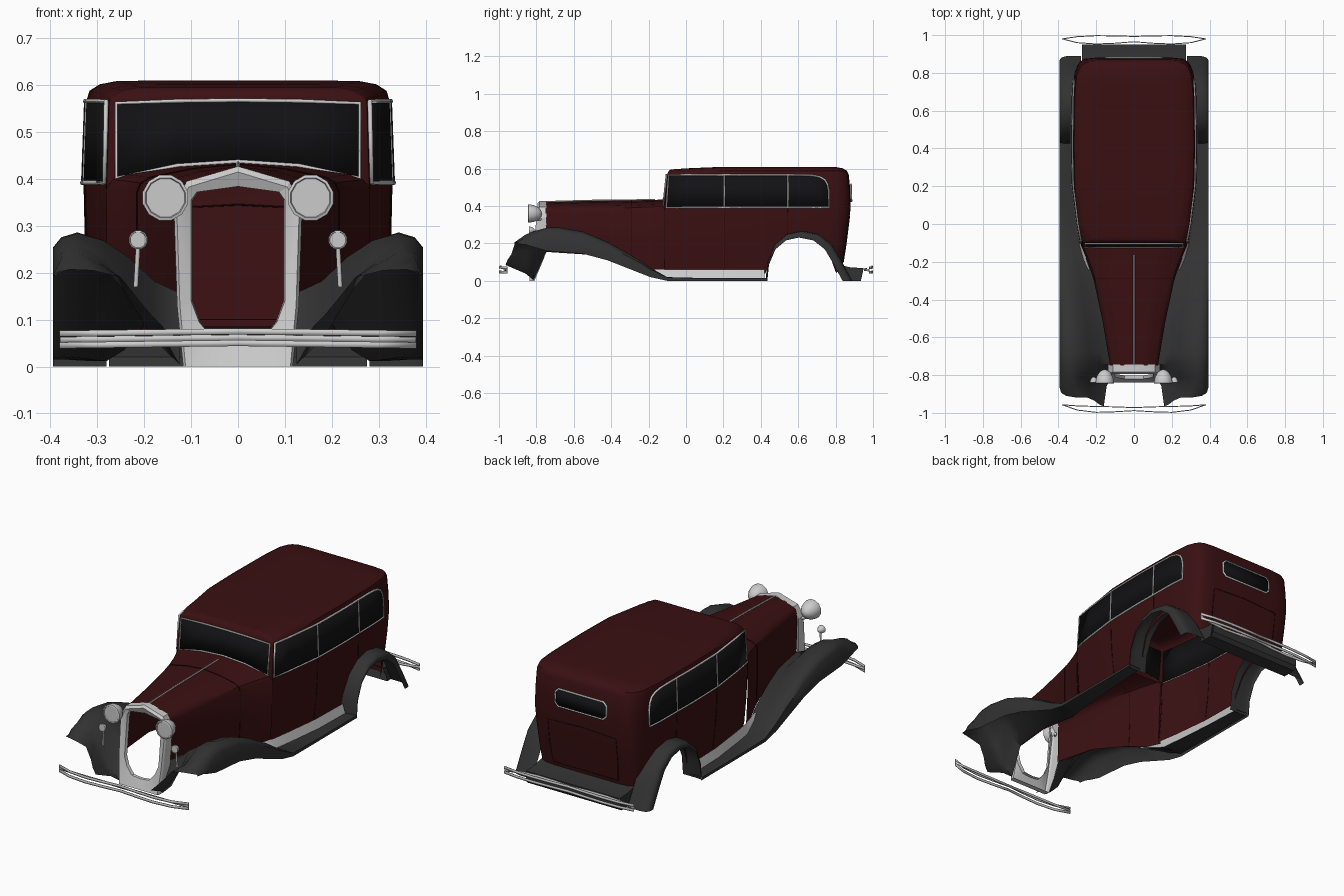
import bpy, bmesh, math

if "Cube" in bpy.data.objects:
    bpy.data.objects.remove(bpy.data.objects["Cube"])

def material(name, c):
    m = bpy.data.materials.new(name)
    m.diffuse_color = (*c, 1)
    m.use_nodes = True
    m.node_tree.nodes["Principled BSDF"].inputs["Base Color"].default_value = m.diffuse_color
    return m

MAROON = material("maroon_paint", (.042, .005, .006))
DARK = material("dark_fender", (.032, .032, .032))
GLASS = material("black_glass", (.006, .006, .007))
SEAM = material("seam_shadow", (.012, .002, .002))

def lerp(table, t):
    """Piecewise linear lookup in a list of (t, value)."""
    if t <= table[0][0]:
        return table[0][1]
    for (a, va), (b, vb) in zip(table, table[1:]):
        if t <= b:
            return va + (vb - va) * (t - a) / (b - a)
    return table[-1][1]

def grid(name, rows, mat=None, mirror=True, thick=0, close=False, angle=35):
    """Skin a list of equally long point rows."""
    bm = bmesh.new()
    vs = [[bm.verts.new(p) for p in r] for r in rows]
    n = len(rows[0])
    for a, b in zip(vs, vs[1:]):
        for i in range(n if close else n - 1):
            j = (i + 1) % n
            bm.faces.new((a[i], a[j], b[j], b[i]))
    bmesh.ops.remove_doubles(bm, verts=bm.verts, dist=1e-4)
    bmesh.ops.recalc_face_normals(bm, faces=bm.faces)
    me = bpy.data.meshes.new(name)
    bm.to_mesh(me)
    bm.free()
    me.shade_smooth()
    me.set_sharp_from_angle(angle=math.radians(angle))
    ob = bpy.data.objects.new(name, me)
    bpy.context.collection.objects.link(ob)
    if mat:
        me.materials.append(mat)
    if thick:
        s = ob.modifiers.new("thickness", 'SOLIDIFY')
        s.thickness, s.offset = thick, 0
    if mirror:
        ob.modifiers.new("mirror", 'MIRROR')
    return ob

def tube(name, pts, r, mat=None, cyclic=False, both=False):
    """Thin trim along a path, optionally on both sides."""
    for s in ((1, -1) if both else (1,)):
        cu = bpy.data.curves.new(name, 'CURVE')
        cu.dimensions = '3D'
        cu.bevel_depth, cu.bevel_resolution, cu.use_fill_caps = r, 1, True
        sp = cu.splines.new('POLY')
        sp.points.add(len(pts) - 1)
        for p, q in zip(sp.points, pts):
            p.co = (s * q[0], q[1], q[2], 1)
        sp.use_cyclic_u = cyclic
        if mat:
            cu.materials.append(mat)
        bpy.context.collection.objects.link(bpy.data.objects.new(name, cu))

# Cabin shape: plan width, roof height, rear slope, wheel arch
WIDTH = [(-.115, .28), (0, .3), (.2, .325), (.4, .33), (.7, .325), (.8, .315), (.84, .3)]
ROOF = [(-.1, .597), (.2, .61)]
REAR = [(.06, .835), (.2, .857), (.4, .882), (.52, .878), (.6, .865)]
ARCH = [(.425, 0), (.435, .1), (.475, .195), (.54, .25), (.62, .268),
        (.71, .25), (.78, .195), (.83, .11), (.89, 0)]
BODY_ARCH = [(.5 + (y - .5) * .93, z * .93) for y, z in ARCH]

def wall(x, y, z, inset=0):
    up = max(0, z - .39) / .18
    dn = max(0, .39 - z) / .39
    x *= 1 - .02 * min(up, 1) - .1 * dn * dn
    t = (max(0, y - .5) / .38) ** 2
    y2 = y - t * (.882 - lerp(REAR, z)) - t * inset
    if y < -.1:
        y2 += .02 * min(up, 1) + .3 * inset
    return (max(0, x - inset), y2, z)

cols = [(0, -.12, .39), (.15, -.12, .39), (.262, -.12, .39), (.275, -.118, .39)]
for y in (-.115, 0, .1, .2, .32, .425, .44, .475, .51, .56, .62, .68, .73, .77, .8, .84):
    cols.append((lerp(WIDTH, y), y, max(.04, lerp(BODY_ARCH, y))))
cols += [(.285, .862, .06), (.26, .876, .06), (.2, .882, .06), (0, .882, .06)]
rows = [[wall(x, y, zb + (.39 - zb) * f) for x, y, zb in cols] for f in (0, .35, .7, 1)]
rows += [[wall(x, y, z) for x, y, _ in cols] for z in (.48, .568)]
for dz, ins in ((-.022, .006), (-.008, .028), (-.001, .065), (0, .14)):
    rows.append([wall(x, y, lerp(ROOF, y) + dz, ins) for x, y, _ in cols])
rows.append([(0, p[1], p[2]) for p in rows[-1]])
grid("cabin_body", rows, MAROON)

# Hood and cowl: y, half width, bottom z, shoulder z, top z
rows = []
for y, w, zb, zs, zt in ((-.75, .127, .155, .36, .42), (-.52, .165, .14, .365, .427),
                         (-.29, .215, .075, .37, .43), (-.2, .245, .04, .375, .432),
                         (-.115, .28, .035, .38, .435)):
    h = zt - zs
    rows.append([(w * .97, y, zb), (w, y, (zb + zs) / 2), (w, y, zs), (w * .96, y, zs + h * .35),
                 (w * .86, y, zs + h * .55), (w * .45, y, zs + h * .85), (0, y, zt)])
grid("hood", rows, MAROON)
tube("hood_seam", [(p[0] + (.001 if p[0] else 0), p[1], p[2] + .001) for p in rows[2]],
     .0018, SEAM, both=True)
tube("hood_center_trim", [(0, -.76, .423), (0, -.52, .43), (0, -.165, .434)], .004)

# Side windows with frames and pillars
ys = [-.105, 0, .1, .2, .32, .425, .54, .62, .68, .72, .745, .758, .765]
top = [(.6, .566), (.68, .563), (.72, .555), (.745, .54), (.758, .515), (.765, .48)]
def side(y, z, out=0):
    x, yy, zz = wall(lerp(WIDTH, y), y, z)
    return (x + out, yy, zz)
lo = [side(y, .392) for y in ys]
hi = [side(y + (.012 if y < -.1 else 0), lerp(top, y)) for y in ys]
grid("side_window", [lo, hi], GLASS, thick=.009)
tube("side_window_frame", [(p[0] + .003, p[1], p[2]) for p in lo + hi[::-1]], .005,
     cyclic=True, both=True)
for y in (.205, .545):
    tube("window_pillar", [side(y, .392, .003), side(y, .566, .003)], .005, both=True)
    tube("door_seam", [side(y, z) for z in (.39, .3, .27 if y > .5 else .2, .25 if y > .5 else .06)],
         .0018, SEAM, both=True)
tube("front_door_seam", [side(-.113, z) for z in (.39, .3, .2, .06)], .0018, SEAM, both=True)

# Windscreen
xs = [-.26, -.13, 0, .13, .26]
lo = [(x, -.118, .437 - .035 * (x / .26) ** 2) for x in xs]
hi = [(x, -.101, .568 - .006 * (x / .26) ** 2) for x in xs]
grid("windscreen", [lo, hi], GLASS, mirror=False, thick=.01)
tube("windscreen_frame", [(x, y - .004, z) for x, y, z in lo + hi[::-1]], .0045, cyclic=True)

# Rear window and trunk seam
def back(x, z, out=0):
    return (x, lerp(REAR, z) + out, z)
shape = [(.15, .015), (.135, 0)]
xs = [-.15, -.132, .132, .15]
lo = [back(x, .443 if abs(x) > .14 else .425) for x in xs]
hi = [back(x, .498 if abs(x) > .14 else .516) for x in xs]
grid("rear_window", [lo, hi], GLASS, mirror=False, thick=.01)
tube("rear_window_frame", [(x, y + .003, z) for x, y, z in lo + hi[::-1]], .005, cyclic=True)
tube("trunk_seam", [back(x, z) for x, z in ((-.19, .1), (-.2, .2), (-.2, .335), (0, .345),
                                            (.2, .335), (.2, .2), (.19, .1))], .002, SEAM, cyclic=True)

# Front fender and running board: leading edge, then y, inner x, inner z, crown z, lip z
rows = [[(.16, -.965, .085), (.185, -.955, .11), (.21, -.935, .14), (.25, -.918, .19),
         (.31, -.918, .205), (.36, -.91, .207), (.383, -.895, .203), (.387, -.89, .193)]]
prof = [(0, 0), (.2, .2), (.4, .6), (.6, .88), (.8, 1), (.93, .92), (1, .75)]
for y, xi, zi, zt, zl in ((-.86, .145, .04, .246, .195), (-.815, .125, .005, .265, .18),
                          (-.745, .125, .157, .284, .16), (-.68, .135, .157, .286, .155),
                          (-.55, .155, .15, .263, .145), (-.42, .183, .12, .208, .11),
                          (-.28, .213, .07, .13, .055), (-.19, .243, .035, .07, .02),
                          (-.1, .28, .012, .02, 0), (.1, .3, .012, .015, 0), (.43, .32, .012, .015, 0)):
    rows.append([(xi + (.395 - xi) * u, y, zi + (zt - zi) * f) for u, f in prof] + [(.395, y, zl)])
grid("front_fender", rows, DARK, angle=50)

# Rear fender: arch profile swept outward with a rounded lip
rows = []
for x, s in ((.28, 1), (.35, 1), (.378, .985), (.392, .955), (.395, .92), (.394, .865)):
    rows.append([(x, .5 + (y - .5) * s, z * s) for y, z in ARCH])
grid("rear_fender", rows, DARK, angle=50)

# Rear apron under the body
grid("rear_apron", [[(x, .82, .085), (x, .88, .072), (x, .95, .068), (x, .95, .02), (x, .935, 0),
                     (x, .86, 0)] for x in (0, .275)], DARK, angle=30)
grid("rear_apron_side", [[(.275, .82, .085), (.275, .88, .072), (.275, .95, .068)],
                         [(.275, .85, .03), (.275, .86, 0), (.275, .935, 0)]], DARK)

# Light sill panels
ys = [-.24, -.18, -.1, 0, .1, .2, .32, .42]
sw = [(-.24, .235), (-.115, .275), (0, .292), (.2, .316), (.42, .322)]
grid("sill_panel", [[(lerp(sw, y), y, .062) for y in ys],
                    [(lerp(sw, y) + .015, y, lerp([(-.24, .055), (-.1, .015)], y)) for y in ys]], None)

# Grille shell, leaning forward at the bottom
outer = [(0, 0), (.06, 0), (.117, 0), (.13, .13), (.137, .34), (.11, .395), (0, .427)]
inner = [(0, .05), (.05, .055), (.083, .095), (.1, .14), (.1, .355), (.088, .372), (0, .384)]
front = lambda z: -.838 + .045 * min(1, z / .4)
rear = lambda z: -.81 + .065 * min(1, z / .155)
grid("grille_shell", [[(x * .97, front(z) + .03, z) for x, z in inner],
                      [(x, front(z) + .012, z) for x, z in inner],
                      [(x * .93 + .003 * (x > 0), front(z), z - .012 * (z > .2)) for x, z in outer],
                      [(x, front(z) + .01, z) for x, z in outer],
                      [(x, rear(z), z) for x, z in outer]], None, angle=25)

# Headlamps and small fender lamps
lamp = [(0, .004), (.042, .004), (.044, 0), (.05, .002), (.05, .012), (.045, .035),
        (.032, .058), (.014, .072), (0, .075)]
def lamp_part(name, x, y, z, k):
    grid(name, [[(x + k * r * math.cos(a * math.pi / 6 + .26), y + k * d,
                  z + k * r * math.sin(a * math.pi / 6 + .26)) for a in range(12)]
                for r, d in lamp], None, close=True)
lamp_part("headlamp", .155, -.845, .36, 1)
lamp_part("fender_lamp", .213, -.84, .27, .41)
tube("headlamp_bracket", [(.125, -.77, .33), (.155, -.8, .33)], .008, both=True)
tube("fender_lamp_stem", [(.213, -.825, .26), (.218, -.822, .17)], .005, both=True)

# Bumpers: two bowed face bars and one backing bar each
def bar(name, pts, z, h):
    grid(name, [[(x, y, z + s * h / 2 + .005 * (1 - x / .38)) for x, y in pts] for s in (-1, 1)],
         None, thick=.005)
face_f = [(0, -.988), (.1, -.994), (.2, -.997), (.3, -.985), (.38, -.957)]
back_f = [(0, -.972), (.1, -.968), (.2, -.966), (.3, -.963), (.38, -.957)]
face_r = [(0, .993), (.1, .996), (.2, .997), (.3, .992), (.38, .98)]
back_r = [(0, .965), (.1, .957), (.2, .953), (.3, .96), (.38, .98)]
for end, face, rearbar in (("front", face_f, back_f), ("rear", face_r, back_r)):
    bar(end + "_bumper_upper", face, .07, .013)
    bar(end + "_bumper_lower", face, .045, .013)
    bar(end + "_bumper_backing", rearbar, .057, .012)
